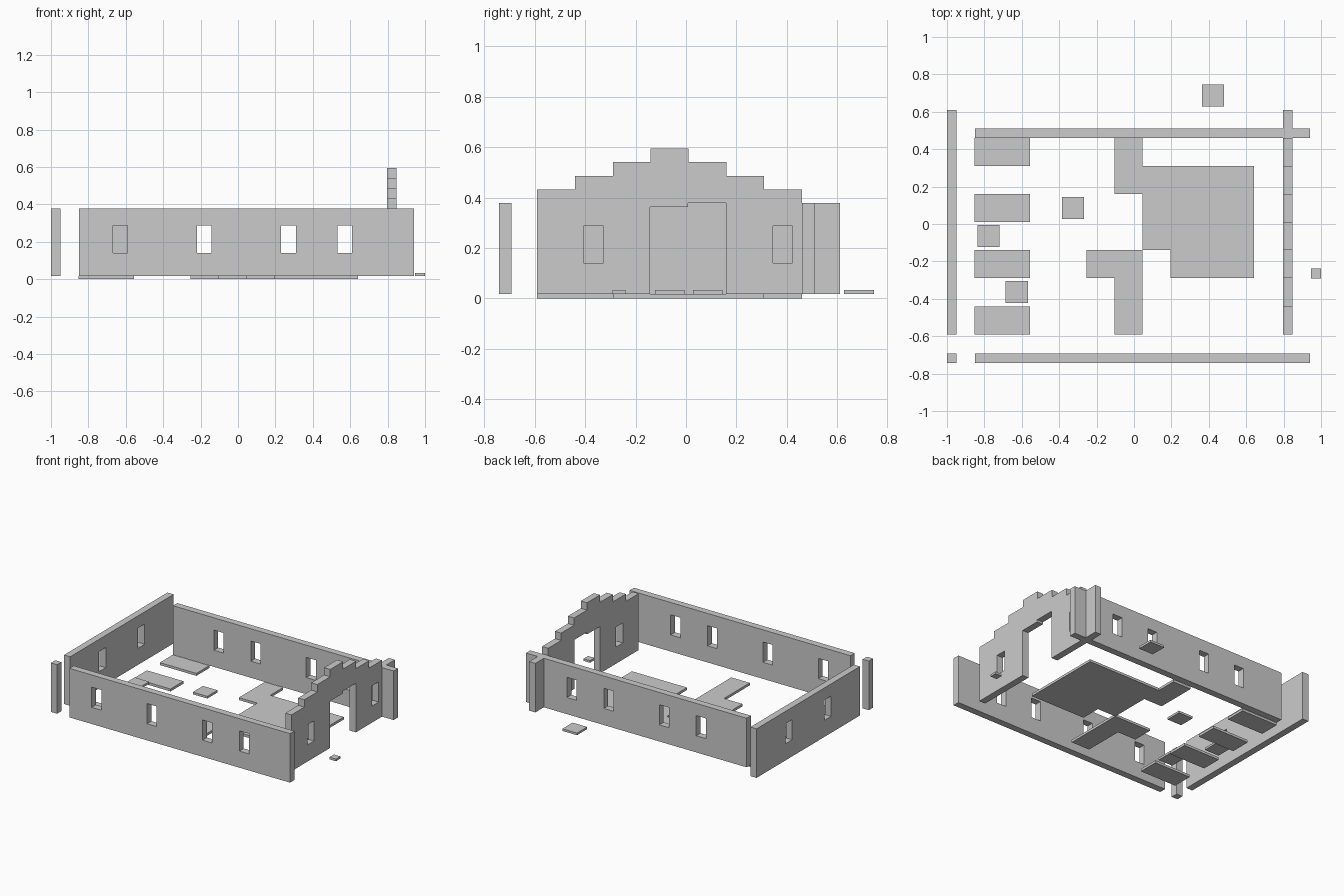
import bpy, bmesh
from mathutils import Vector

if "Cube" in bpy.data.objects:
    bpy.data.objects.remove(bpy.data.objects["Cube"])

Z0, Z1, T = 0.018, 0.378, 0.05   # wall base, wall top, wall thickness
C = 0.15                         # plan grid cell


def finish(bm, name):
    bmesh.ops.recalc_face_normals(bm, faces=bm.faces)
    me = bpy.data.meshes.new(name)
    bm.to_mesh(me)
    bm.free()
    ob = bpy.data.objects.new(name, me)
    bpy.context.collection.objects.link(ob)
    return ob


def box(name, x0, x1, y0, y1, z0, z1):
    bm = bmesh.new()
    bmesh.ops.create_cube(bm, size=1)
    for v in bm.verts:
        v.co = ((x0 + x1) / 2 + v.co.x * (x1 - x0),
                (y0 + y1) / 2 + v.co.y * (y1 - y0),
                (z0 + z1) / 2 + v.co.z * (z1 - z0))
    return finish(bm, name)


def rect(u0, u1, v0, v1):
    return [(u0, v0), (u1, v0), (u1, v1), (u0, v1)]


def wall(name, axis, at, outline, windows):
    """Upright panel along x or y, with window holes centred at given positions."""
    bm = bmesh.new()
    loops = [outline] + [rect(w - 0.039, w + 0.039, 0.14, 0.288) for w in windows]
    edges = []
    for pts in loops:
        vs = [bm.verts.new((u, at, v) if axis == 'x' else (at, u, v)) for u, v in pts]
        edges += [bm.edges.new((vs[i - 1], vs[i])) for i in range(len(vs))]
    bmesh.ops.triangle_fill(bm, edges=edges, use_beauty=True)
    res = bmesh.ops.extrude_face_region(bm, geom=bm.faces[:])
    move = Vector((0, T, 0)) if axis == 'x' else Vector((T, 0, 0))
    bmesh.ops.translate(bm, vec=move,
                        verts=[g for g in res['geom'] if isinstance(g, bmesh.types.BMVert)])
    return finish(bm, name)


# Long walls and plain end wall
wall("front_wall", 'x', -0.742, rect(-0.85, 0.942, Z0, Z1), [-0.63, -0.18, 0.27, 0.57])
wall("back_wall", 'x', 0.461, rect(-0.85, 0.942, Z0, Z1), [-0.48, -0.18, 0.27, 0.57])
wall("left_wall", 'y', -1.0, rect(-0.59, 0.61, Z0, Z1), [-0.215, 0.235])
box("corner_post", -1.0, -0.95, -0.742, -0.692, Z0, Z1)

# Stepped gable wall with doorway
y0 = -0.59
gable = [(y0, Z0)]
for i, step in enumerate([1, 2, 3, 4, 3, 2, 1, 0]):
    h = Z1 + step * 0.054
    gable += [(y0 + i * C, h), (y0 + (i + 1) * C, h)]
gable += [(0.61, Z0), (0.158, Z0), (0.158, Z1), (0.008, Z1),
          (0.008, 0.362), (-0.142, 0.362), (-0.142, Z0)]
wall("gable_wall", 'y', 0.797, gable, [-0.367, 0.383])

# Floor panels
for y in (-0.59, -0.29, 0.01, 0.31):
    box("floor_strip", -0.852, -0.555, y, y + C, 0, Z0)
for x0, x1, ya, yb in [
        (0.045, 0.642, 0.01, 0.31), (0.195, 0.642, -0.29, 0.01),
        (0.045, 0.195, -0.14, 0.01), (-0.105, 0.045, 0.16, 0.46),
        (-0.105, 0.045, -0.59, -0.14), (-0.255, -0.105, -0.29, -0.14)]:
    box("floor_panel", x0, x1, ya, yb, 0, Z0)

# Loose flat tiles
for x, y, s in [(-0.327, 0.086, 0.118), (-0.777, -0.064, 0.118), (-0.627, -0.364, 0.118),
                (0.423, 0.686, 0.118), (0.973, -0.265, 0.052)]:
    box("loose_tile", x - s / 2, x + s / 2, y - s / 2, y + s / 2, Z0, 0.034)
